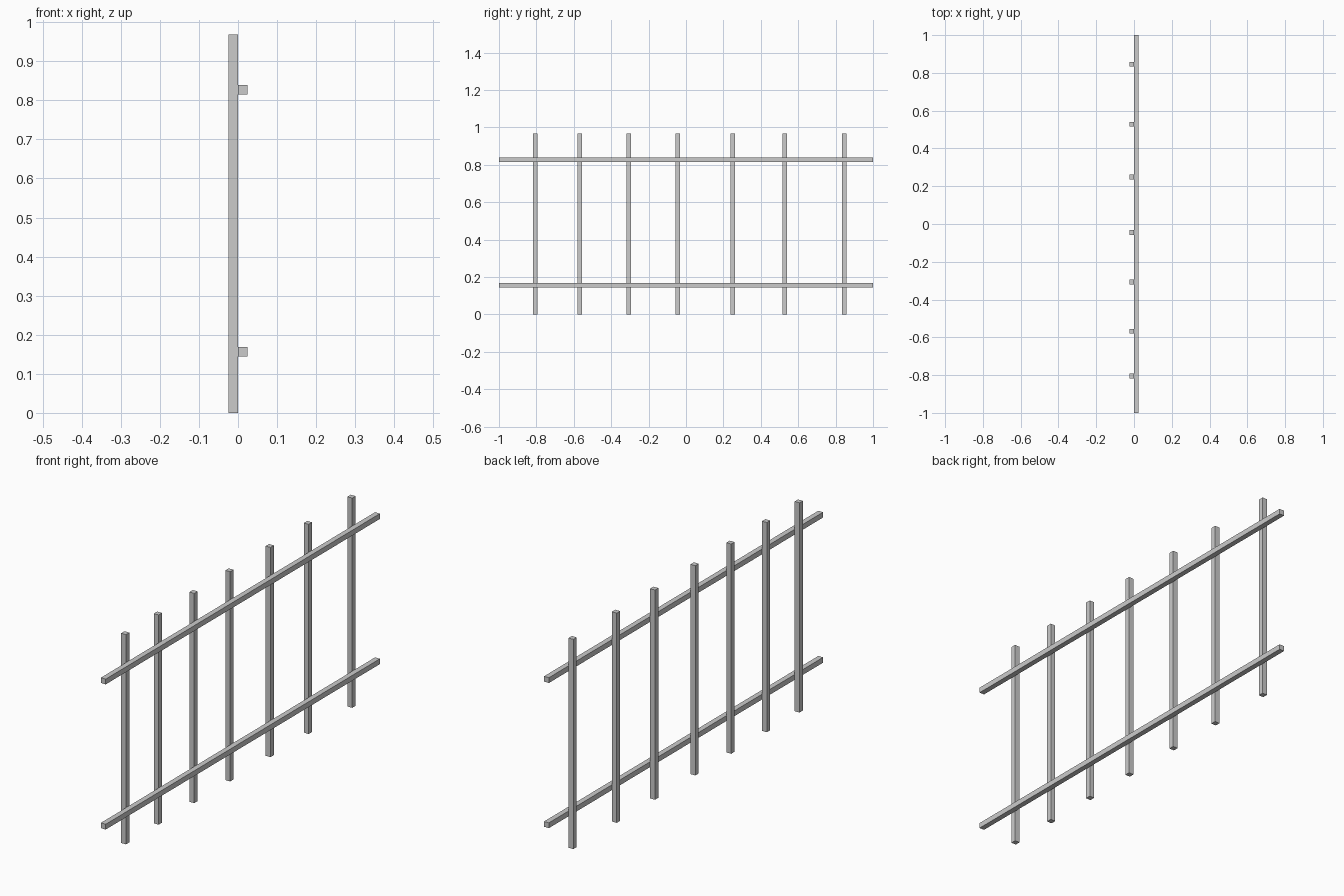
import bpy

if "Cube" in bpy.data.objects:
    bpy.data.objects.remove(bpy.data.objects["Cube"])


def box(name, x, y, z):
    """Box spanning the given (min, max) ranges."""
    ranges = (x, y, z)
    bpy.ops.mesh.primitive_cube_add(size=1, location=[(a + b) / 2 for a, b in ranges])
    ob = bpy.context.object
    ob.name = name
    ob.scale = [b - a for a, b in ranges]
    bpy.ops.object.transform_apply(location=False, rotation=False, scale=True)
    return ob


BAR = 0.0245     # square section of every bar
HEIGHT = 0.968

# Upright pickets, unevenly spaced, behind the rails
for i, y in enumerate((-0.805, -0.567, -0.307, -0.045, 0.249, 0.528, 0.845)):
    box(f"picket_{i + 1}", (-BAR, 0), (y - BAR / 2, y + BAR / 2), (0, HEIGHT))

# Long horizontal rails
for name, z in (("lower_rail", 0.157), ("upper_rail", 0.827)):
    box(name, (0, BAR), (-1, 1), (z - BAR / 2, z + BAR / 2))
